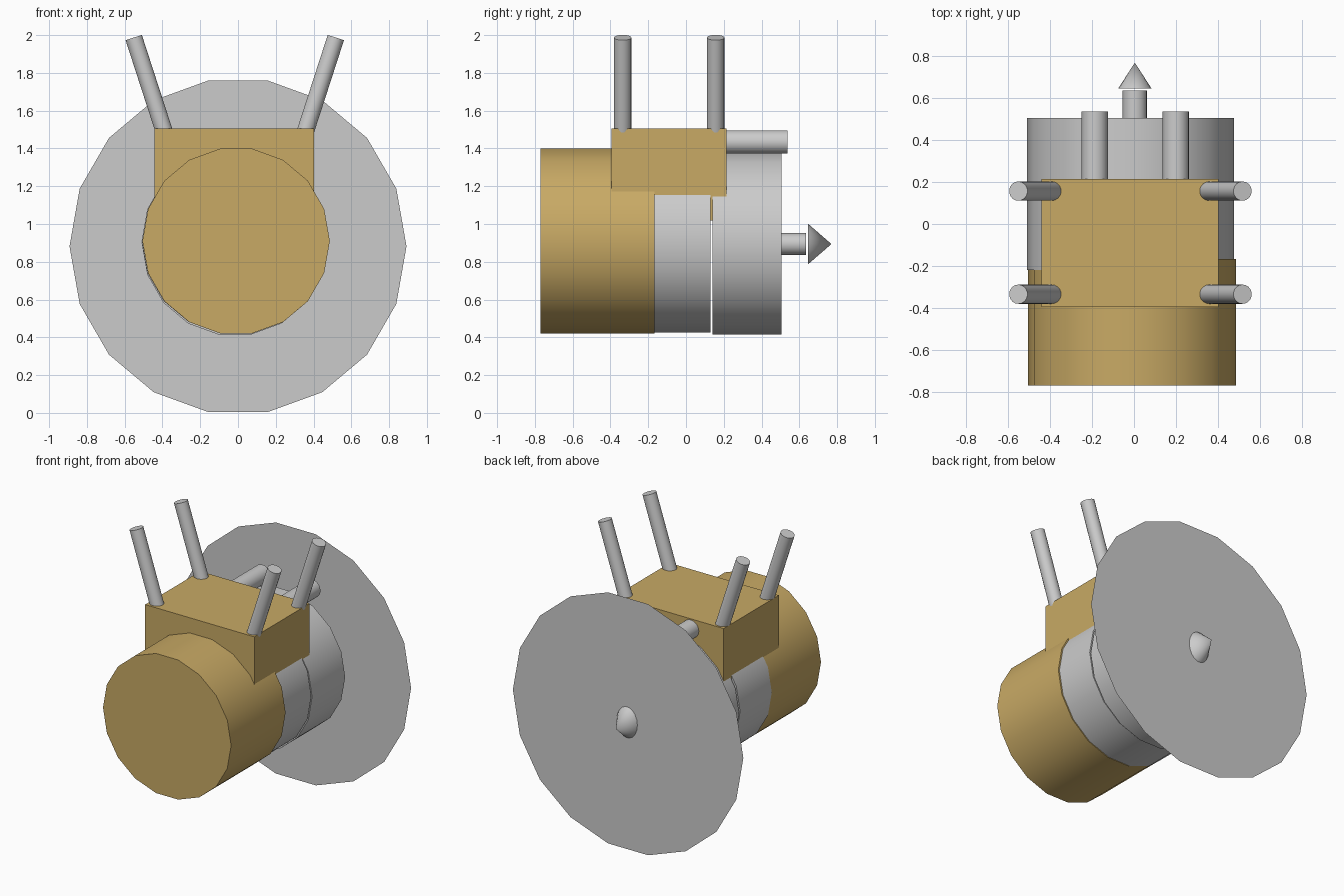
import bpy
import bmesh
import math
from mathutils import Vector

if "Cube" in bpy.data.objects:
    bpy.data.objects.remove(bpy.data.objects["Cube"])

SIDES = 18

tan = bpy.data.materials.new("tan_paint")
tan.diffuse_color = (0.58, 0.40, 0.13, 1)
tan.use_nodes = True
tan.node_tree.nodes["Principled BSDF"].inputs["Base Color"].default_value = tan.diffuse_color


def finish(name, bm, mat=None, smooth=True):
    bmesh.ops.recalc_face_normals(bm, faces=bm.faces)
    mesh = bpy.data.meshes.new(name)
    bm.to_mesh(mesh)
    bm.free()
    obj = bpy.data.objects.new(name, mesh)
    bpy.context.collection.objects.link(obj)
    if mat:
        mesh.materials.append(mat)
    if smooth:
        bpy.ops.object.select_all(action='DESELECT')
        obj.select_set(True)
        bpy.context.view_layer.objects.active = obj
        bpy.ops.object.shade_smooth_by_angle(angle=math.radians(30))
    return obj


def ring(bm, centre, u, v, ru, rv):
    steps = [2 * math.pi * i / SIDES for i in range(SIDES)]
    return [bm.verts.new(centre + u * ru * math.cos(a) + v * rv * math.sin(a)) for a in steps]


def tube(name, start, end, radius, mat=None, u=(1, 0, 0), point=False, rv=None):
    """Capped cylinder from start to end, or a cone when point is set."""
    start, end, u = Vector(start), Vector(end), Vector(u)
    v = u.cross((end - start).normalized())
    rv = rv or radius
    bm = bmesh.new()
    low = ring(bm, start, u, v, radius, rv)
    bm.faces.new(low)
    if point:
        high = [bm.verts.new(end)] * SIDES
    else:
        high = ring(bm, end, u, v, radius, rv)
        bm.faces.new(high)
    for i in range(SIDES):
        j = (i + 1) % SIDES
        if point:
            bm.faces.new((low[i], low[j], high[0]))
        else:
            bm.faces.new((low[i], low[j], high[j], high[i]))
    return finish(name, bm, mat)


# Main body: tan housing and two grey sections with a narrow gap
tube("motor_housing", (-0.01, -0.77, 0.91), (-0.01, -0.168, 0.91), 0.496, tan)
tube("middle_section", (-0.017, -0.22, 0.91), (-0.017, 0.13, 0.91), 0.493)
tube("rear_section", (-0.017, 0.14, 0.90), (-0.017, 0.505, 0.90), 0.493)

# Box on top of the body
bm = bmesh.new()
bmesh.ops.create_cube(bm, size=1)
for vert in bm.verts:
    vert.co = Vector((-0.02 + vert.co.x * 0.845, -0.09 + vert.co.y * 0.61, 1.262 + vert.co.z * 0.485))
finish("top_box", bm, tan, smooth=False)

# Horizontal pipes behind the box
for label, x in (("left", -0.187), ("right", 0.2)):
    tube(f"pipe_{label}", (x, 0.15, 1.434), (x, 0.537, 1.434), 0.063)

# Four splayed stub rods
for row, y in (("front", -0.335), ("rear", 0.157)):
    for label, s in (("left", -1), ("right", 1)):
        tube(f"rod_{row}_{label}", (-0.017 + s * 0.335, y, 1.37),
             (-0.017 + s * 0.535, y, 1.987), 0.046, u=(0, 1, 0))

# Shaft, thin disc and nose cone
tube("shaft", (0.004, 0.49, 0.894), (0.004, 0.636, 0.894), 0.058)
bm = bmesh.new()
bm.faces.new(ring(bm, Vector((0, 0.64, 0.882)), Vector((1, 0, 0)), Vector((0, 0, 1)), 0.892, 0.892))
finish("spinning_disc", bm, smooth=False)
tube("nose_cone", (0.004, 0.646, 0.894), (0.004, 0.77, 0.894), 0.08, point=True, rv=0.109)
